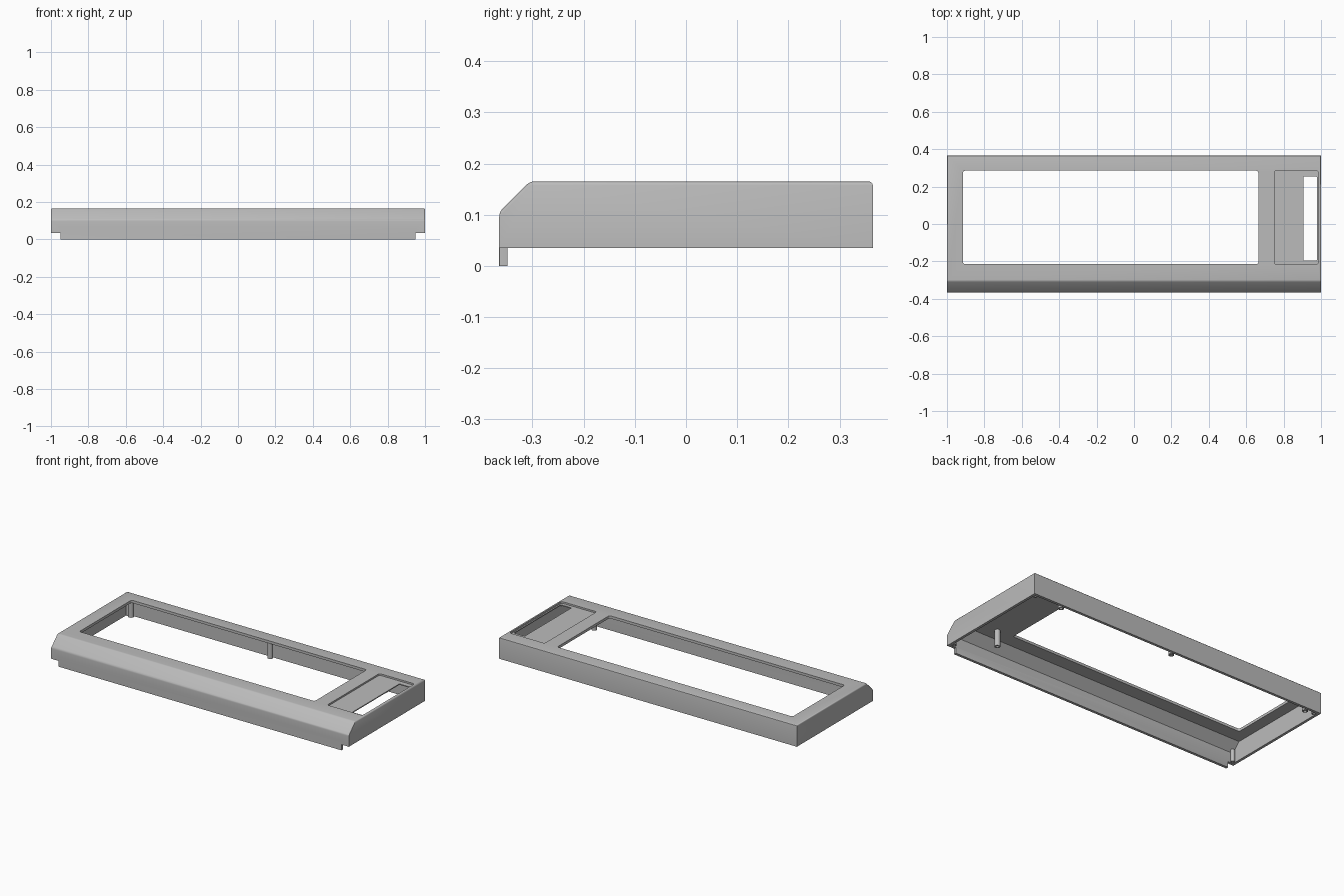
import bpy, bmesh, math
from mathutils import Vector

cube = bpy.data.objects.get("Cube")
if cube:
    bpy.data.objects.remove(cube, do_unlink=True)

grey = bpy.data.materials.new("case_grey")
grey.use_nodes = True
grey.diffuse_color = (0.5, 0.5, 0.5, 1)
grey.node_tree.nodes["Principled BSDF"].inputs["Base Color"].default_value = (0.5, 0.5, 0.5, 1)


def finish(name, bm):
    bmesh.ops.recalc_face_normals(bm, faces=bm.faces)
    mesh = bpy.data.meshes.new(name)
    bm.to_mesh(mesh)
    bm.free()
    mesh.materials.append(grey)
    obj = bpy.data.objects.new(name, mesh)
    bpy.context.collection.objects.link(obj)
    return obj


def prism(name, points, offset):
    """Extrude a closed outline along an offset."""
    bm = bmesh.new()
    face = bm.faces.new([bm.verts.new(p) for p in points])
    new = bmesh.ops.extrude_face_region(bm, geom=[face])["geom"]
    bmesh.ops.translate(bm, vec=offset, verts=[v for v in new if isinstance(v, bmesh.types.BMVert)])
    return finish(name, bm)


def rounded_box(name, x0, x1, y0, y1, z0, z1, r=0.012):
    pts = []
    for cx, cy, start in ((x1 - r, y1 - r, 0), (x0 + r, y1 - r, 90),
                          (x0 + r, y0 + r, 180), (x1 - r, y0 + r, 270)):
        for step in range(5):
            a = math.radians(start + step * 22.5)
            pts.append((cx + r * math.cos(a), cy + r * math.sin(a), z0))
    return prism(name, pts, Vector((0, 0, z1 - z0)))


def apply_mods(obj):
    bpy.context.view_layer.objects.active = obj
    for mod in list(obj.modifiers):
        bpy.ops.object.modifier_apply(modifier=mod.name)


def combine(obj, other, operation):
    mod = obj.modifiers.new(operation, "BOOLEAN")
    mod.operation, mod.object, mod.solver = operation, other, "EXACT"
    apply_mods(obj)
    bpy.data.objects.remove(other, do_unlink=True)


def profile(name, half, pts):
    return prism(name, [(-half, y, z) for y, z in pts], Vector((2 * half, 0, 0)))


# Outer case with sloped front and softened top edges
FRONT, BACK, TOP, BASE, WALL = -0.365, 0.365, 0.165, 0.035, 0.016
case = profile("case_shell", 1.0, [(FRONT, BASE), (FRONT, 0.105), (-0.305, TOP),
                                   (BACK, TOP), (BACK, BASE)])
bev = case.modifiers.new("soft_edges", "BEVEL")
bev.width, bev.segments = 0.007, 3
bm = bmesh.new()
bm.from_mesh(case.data)
layer = bm.edges.layers.float.new("bevel_weight_edge")
for e in bm.edges:
    if min(v.co.z for v in e.verts) > 0.1:
        e[layer] = 1.0
bm.to_mesh(case.data)
bm.free()
bev.limit_method = "WEIGHT"
apply_mods(case)

# Front skirt below the case
skirt = rounded_box("front_skirt", -0.95, 0.95, FRONT, FRONT + WALL, 0.0, 0.06, 0.0005)
combine(case, skirt, "UNION")

# Hollow underside
cavity = profile("cavity", 1.0 - WALL, [(FRONT + WALL, -0.1), (FRONT + WALL, 0.098),
                                        (-0.298, TOP - WALL), (BACK - WALL, TOP - WALL),
                                        (BACK - WALL, -0.1)])
combine(case, cavity, "DIFFERENCE")

# Main window, shallow side recess and its through slot
combine(case, rounded_box("window", -0.915, 0.665, -0.215, 0.285, 0.12, 0.3), "DIFFERENCE")
combine(case, rounded_box("recess", 0.75, 0.986, -0.215, 0.285, TOP - 0.01, 0.3), "DIFFERENCE")
combine(case, rounded_box("slot", 0.905, 0.978, -0.195, 0.255, 0.12, 0.3, 0.006), "DIFFERENCE")

bpy.ops.object.select_all(action="DESELECT")
case.select_set(True)
bpy.context.view_layer.objects.active = case
bpy.ops.object.shade_smooth_by_angle(angle=math.radians(30))


def boss(name, x, y, z0, z1, r):
    """Hollow screw boss hanging from the ceiling."""
    bm = bmesh.new()
    rings = []
    for rad, z in ((r, z1), (r, z0), (r * 0.5, z0), (r * 0.5, z0 + 0.03)):
        rings.append([bm.verts.new((x + rad * math.cos(i * math.tau / 20),
                                    y + rad * math.sin(i * math.tau / 20), z)) for i in range(20)])
    for a, b in zip(rings, rings[1:]):
        for i in range(20):
            bm.faces.new((a[i], a[(i + 1) % 20], b[(i + 1) % 20], b[i]))
    bm.faces.new(rings[0])
    bm.faces.new(rings[-1])
    obj = finish(name, bm)
    bpy.ops.object.select_all(action="DESELECT")
    obj.select_set(True)
    bpy.context.view_layer.objects.active = obj
    bpy.ops.object.shade_smooth_by_angle(angle=math.radians(30))


# Screw bosses around the window and at the corners
for i, (x, y) in enumerate(((0.77, -0.22), (0.77, 0.31), (0.0, 0.31), (-0.935, 0.31))):
    boss(f"window_boss_{i + 1}", x, y, 0.05, 0.152, 0.016)
for side in (-1, 1):
    for y in (-0.338, 0.338):
        boss(f"corner_boss_{side}_{y}", side * 0.973, y, 0.037, 0.11, 0.012)
